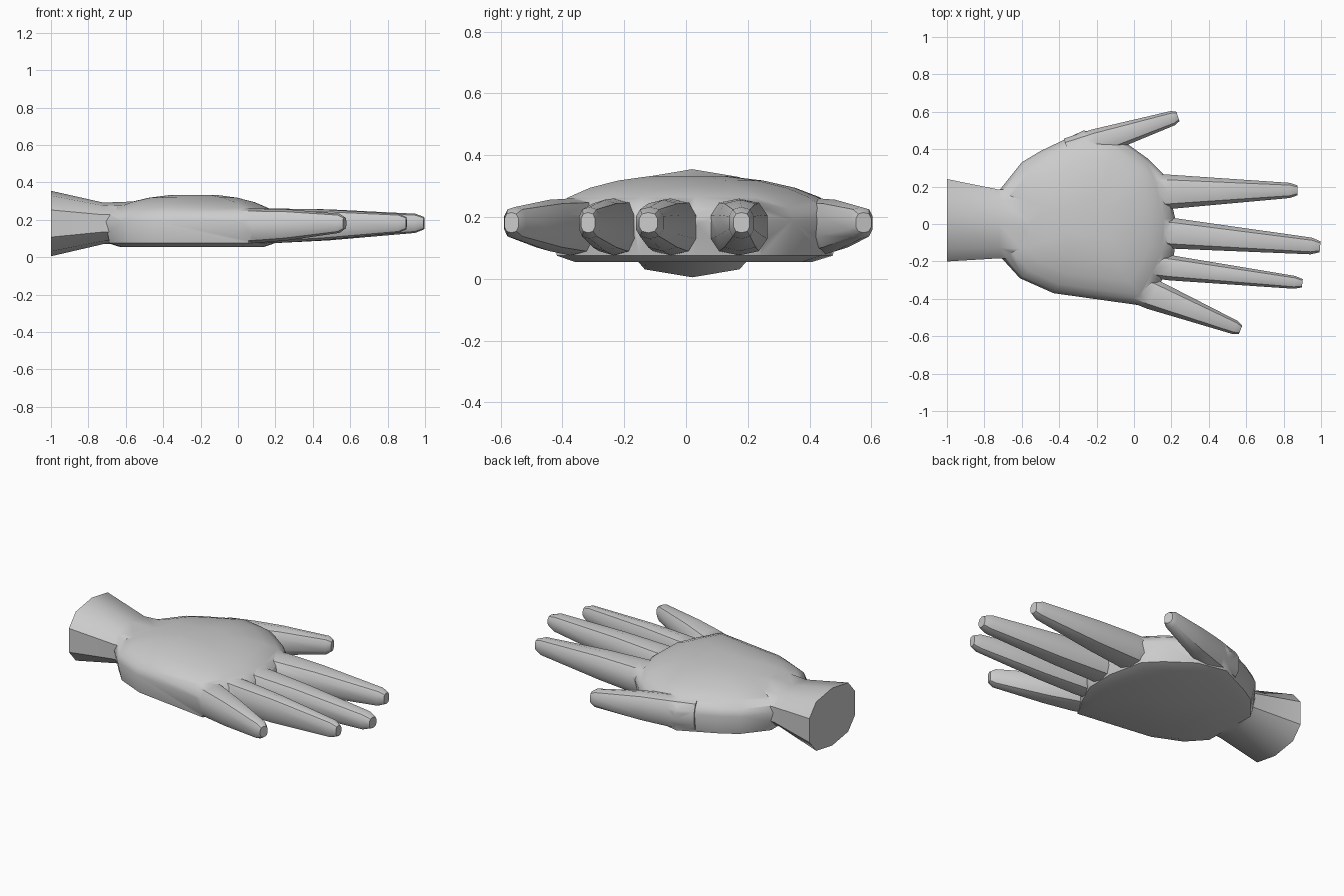
import bpy, bmesh, math
from mathutils import Vector

if "Cube" in bpy.data.objects:
    bpy.data.objects.remove(bpy.data.objects["Cube"])


def loft(name, rings):
    """Skin a list of equal-length point rings and cap both ends."""
    bm = bmesh.new()
    vs = [[bm.verts.new(p) for p in ring] for ring in rings]
    n = len(rings[0])
    for a, b in zip(vs, vs[1:]):
        for i in range(n):
            j = (i + 1) % n
            bm.faces.new((a[i], a[j], b[j], b[i]))
    bm.faces.new(vs[0])
    bm.faces.new(vs[-1])
    bmesh.ops.recalc_face_normals(bm, faces=bm.faces)
    me = bpy.data.meshes.new(name)
    bm.to_mesh(me)
    bm.free()
    ob = bpy.data.objects.new(name, me)
    bpy.context.collection.objects.link(ob)
    return ob


def section(centre, side, half_w, mid_z, half_h, sides=10):
    """Upright rounded-box section; side is the unit width direction in plan."""
    ring = []
    for i in range(sides):
        t = 2 * math.pi * (i + 0.5) / sides
        c, s = [math.copysign(abs(v) ** 0.75, v) for v in (math.cos(t), math.sin(t))]
        p = centre + side * c * half_w * 1.03
        ring.append((p.x, p.y, mid_z + s * half_h))
    return ring


def digit(name, base, tip, w0, w1):
    """Tapering finger with a blunt tip, its root buried in the palm."""
    base, tip = Vector(base), Vector(tip)
    axis = tip - base
    side = Vector((-axis.y, axis.x)).normalized()
    rings = []
    for t in (-0.35, 0, 0.35, 0.94, 1):
        k = max(t, 0)
        blunt = 0.7 if t == 1 else 1
        half_w = (w0 + (w1 - w0) * k) / 2 * blunt
        half_h = (0.092 - 0.045 * k + 0.03 * k * (1 - k)) * blunt
        rings.append(section(base + axis * t, side, half_w, 0.168 + 0.014 * k, half_h))
    return loft(name, rings)


# palm: plan outline shrunk towards its middle to make a flat-bottomed dome
outline = [(-.72, .18), (-.6, .33), (-.5, .39), (-.27, .5), (-.08, .46), (.08, .345),
           (.17, .255), (.22, .03), (.215, -.16), (.15, -.3), (.07, -.44),
           (-.43, -.37), (-.61, -.29), (-.71, -.18)]
cx = -.23
dome = [math.radians(15 * i) for i in range(6)]
layers = [(.055, .82), (.075, .95)] + [(.19 + .148 * math.sin(a), math.cos(a)) for a in dome]
hand = loft("hand", [[(cx + (x - cx) * k, y * k, z) for x, y in outline] for z, k in layers])

# flared wrist
y_dir = Vector((0, 1))
wrist = loft("wrist", [section(Vector((-1, .02)), y_dir, .222, .18, .175),
                       section(Vector((-.72, 0)), y_dir, .185, .181, .111),
                       section(Vector((-.5, 0)), y_dir, .2, .188, .112)])

# fingers and thumb
parts = [wrist,
         digit("index_finger", (.19, .172), (.875, .18), .185, .075),
         digit("middle_finger", (.21, -.05), (.995, -.122), .165, .085),
         digit("ring_finger", (.2, -.235), (.9, -.317), .135, .065),
         digit("little_finger", (.1, -.377), (.57, -.565), .165, .07),
         digit("thumb", (-.2, .435), (.235, .575), .15, .075)]

# fuse everything into one skin
bpy.context.view_layer.objects.active = hand
hand.select_set(True)
for p in parts:
    m = hand.modifiers.new("fuse", 'BOOLEAN')
    m.operation, m.solver, m.object = 'UNION', 'EXACT', p
    bpy.ops.object.modifier_apply(modifier=m.name)
    bpy.data.objects.remove(p)
bpy.ops.object.shade_smooth_by_angle(angle=math.radians(40))
